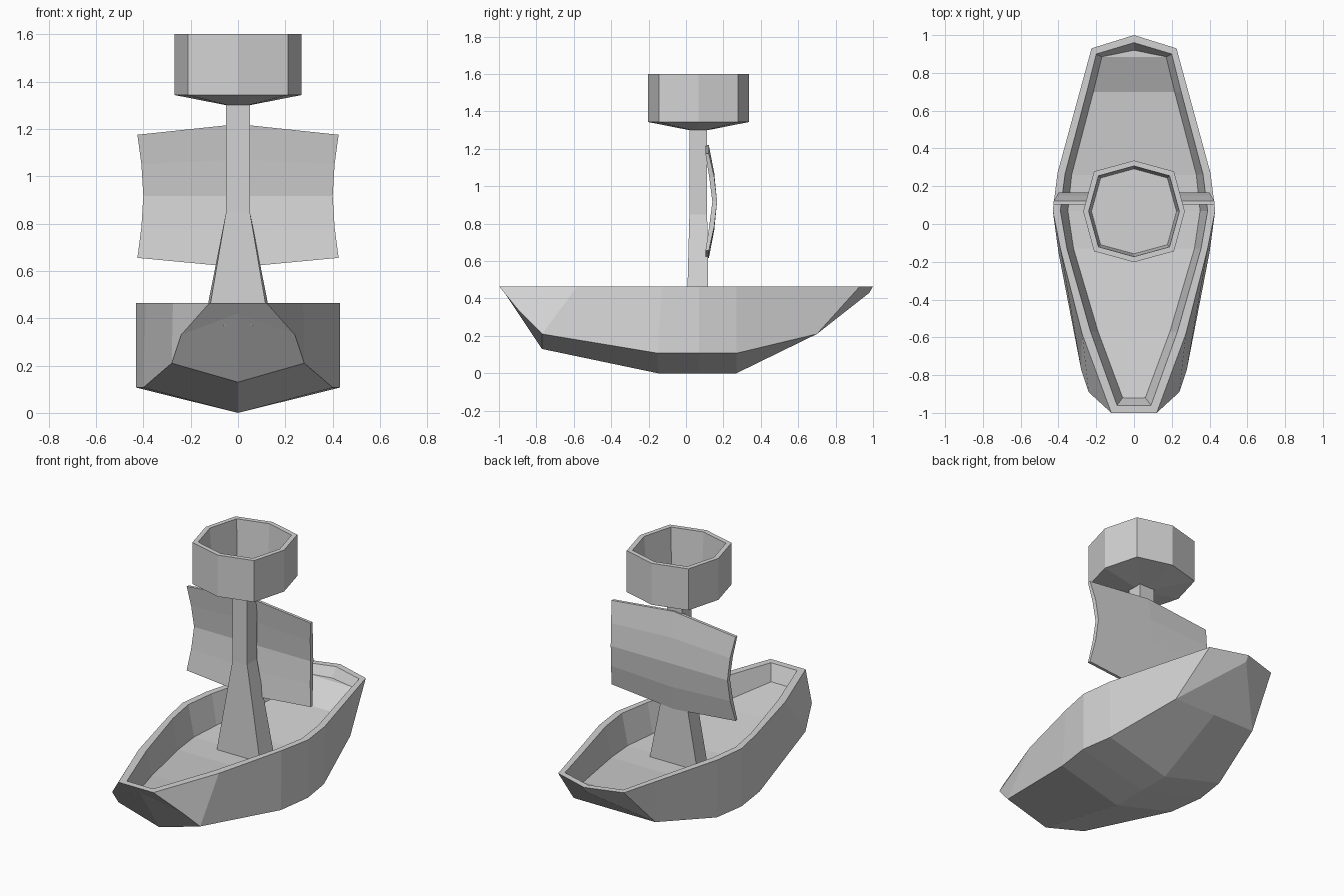
import bpy
import bmesh
from math import cos, sin, pi

cube = bpy.data.objects.get("Cube")
if cube:
    bpy.data.objects.remove(cube)

grey = bpy.data.materials.new("plain grey")
grey.use_nodes = True
colour = (0.65, 0.65, 0.65, 1)
grey.diffuse_color = colour
grey.node_tree.nodes["Principled BSDF"].inputs["Base Color"].default_value = colour


def loft(name, rows, closed=False, caps=False, mirror=False):
    """Skin a list of equal-length point rows, optionally mirrored across x."""
    bm = bmesh.new()
    grid = [[bm.verts.new(p) for p in row] for row in rows]
    count = len(grid[0])
    for a, b in zip(grid, grid[1:]):
        for i in range(count if closed else count - 1):
            j = (i + 1) % count
            bm.faces.new((a[i], a[j], b[j], b[i]))
    if caps:
        bm.faces.new(grid[0])
        bm.faces.new(grid[-1])
    if mirror:
        copy = bmesh.ops.duplicate(bm, geom=bm.verts[:] + bm.edges[:] + bm.faces[:])
        for item in copy["geom"]:
            if isinstance(item, bmesh.types.BMVert):
                item.co.x *= -1
    bmesh.ops.remove_doubles(bm, verts=bm.verts[:], dist=0.0005)
    bmesh.ops.recalc_face_normals(bm, faces=bm.faces[:])
    mesh = bpy.data.meshes.new(name)
    bm.to_mesh(mesh)
    bm.free()
    mesh.materials.append(grey)
    obj = bpy.data.objects.new(name, mesh)
    bpy.context.collection.objects.link(obj)
    return obj


RIM = 0.465


def station(keel, chine, rim, inner, floor):
    """Half cross-section: keel, chine, rim, inner lip, deck edge, deck centre."""
    return [(0, *keel), chine, (*rim, RIM), (*inner, RIM), floor, (0, *floor[1:])]


# Hull, from bow to stern
bow, stern = (-0.963, 0.42), (0.98, 0.43)
loft("hull", [
    station(bow, (0, *bow), (0, -1), (0, -0.96), (0, -0.92, 0.37)),
    station(bow, (0.24, -0.89, 0.33), (0.12, -1), (0.09, -0.96), (0.06, -0.92, 0.37)),
    station((-0.77, 0.13), (0.28, -0.77, 0.21), (0.275, -0.58), (0.23, -0.57), (0.19, -0.57, 0.325)),
    station((-0.15, 0), (0.40, -0.15, 0.107), (0.39, -0.13), (0.355, -0.13), (0.32, -0.13, 0.28)),
    station((0.07, 0), (0.43, 0.07, 0.107), (0.43, 0.07), (0.39, 0.07), (0.35, 0.07, 0.275)),
    station((0.27, 0), (0.40, 0.27, 0.107), (0.405, 0.27), (0.365, 0.265), (0.33, 0.26, 0.28)),
    station((0.70, 0.21), (0.28, 0.70, 0.21), (0.285, 0.71), (0.25, 0.70), (0.215, 0.70, 0.325)),
    station((0.70, 0.21), (0.28, 0.70, 0.21), (0.225, 0.93), (0.20, 0.90), (0.17, 0.885, 0.41)),
    station(stern, (0, *stern), (0, 1), (0, 0.96), (0, 0.92, 0.41)),
], mirror=True)


# Mast with a flared foot, slightly wider at the back
def mast_ring(z, front_half, back_half, front, back):
    return [(-front_half, front, z), (front_half, front, z),
            (back_half, back, z), (-back_half, back, z)]


loft("mast", [mast_ring(0.265, 0.15, 0.165, 0.003, 0.122),
              mast_ring(0.85, 0.05, 0.05, 0.018, 0.113),
              mast_ring(1.32, 0.05, 0.05, 0.018, 0.113)], closed=True, caps=True)


# Lookout tub: eight-sided, hollow, with a tapered underside
def tub_ring(axis, diagonal, z):
    return [((diagonal if i % 2 else axis) * cos(i * pi / 4),
             0.067 + (diagonal if i % 2 else axis) * sin(i * pi / 4), z)
            for i in range(8)]


loft("lookout_tub", [tub_ring(0.05, 0.06, 1.30), tub_ring(0.269, 0.299, 1.343),
                     tub_ring(0.269, 0.299, 1.6), tub_ring(0.24, 0.266, 1.6),
                     tub_ring(0.225, 0.25, 1.37)], closed=True, caps=True)

# Sail: bowed backwards, with pinched sides
sail_rows = []
for side_x, mid_z, side_z, front, back in ((0.425, 1.22, 1.175, 0.104, 0.122),
                                           (0.408, 1.07, 1.05, 0.124, 0.151),
                                           (0.40, 0.917, 0.917, 0.141, 0.166),
                                           (0.408, 0.765, 0.785, 0.124, 0.151),
                                           (0.425, 0.615, 0.655, 0.104, 0.122)):
    sail_rows.append([(-side_x, front, side_z), (0, front, mid_z), (side_x, front, side_z),
                      (side_x, back, side_z), (0, back, mid_z), (-side_x, back, side_z)])
loft("sail", sail_rows, closed=True, caps=True)
